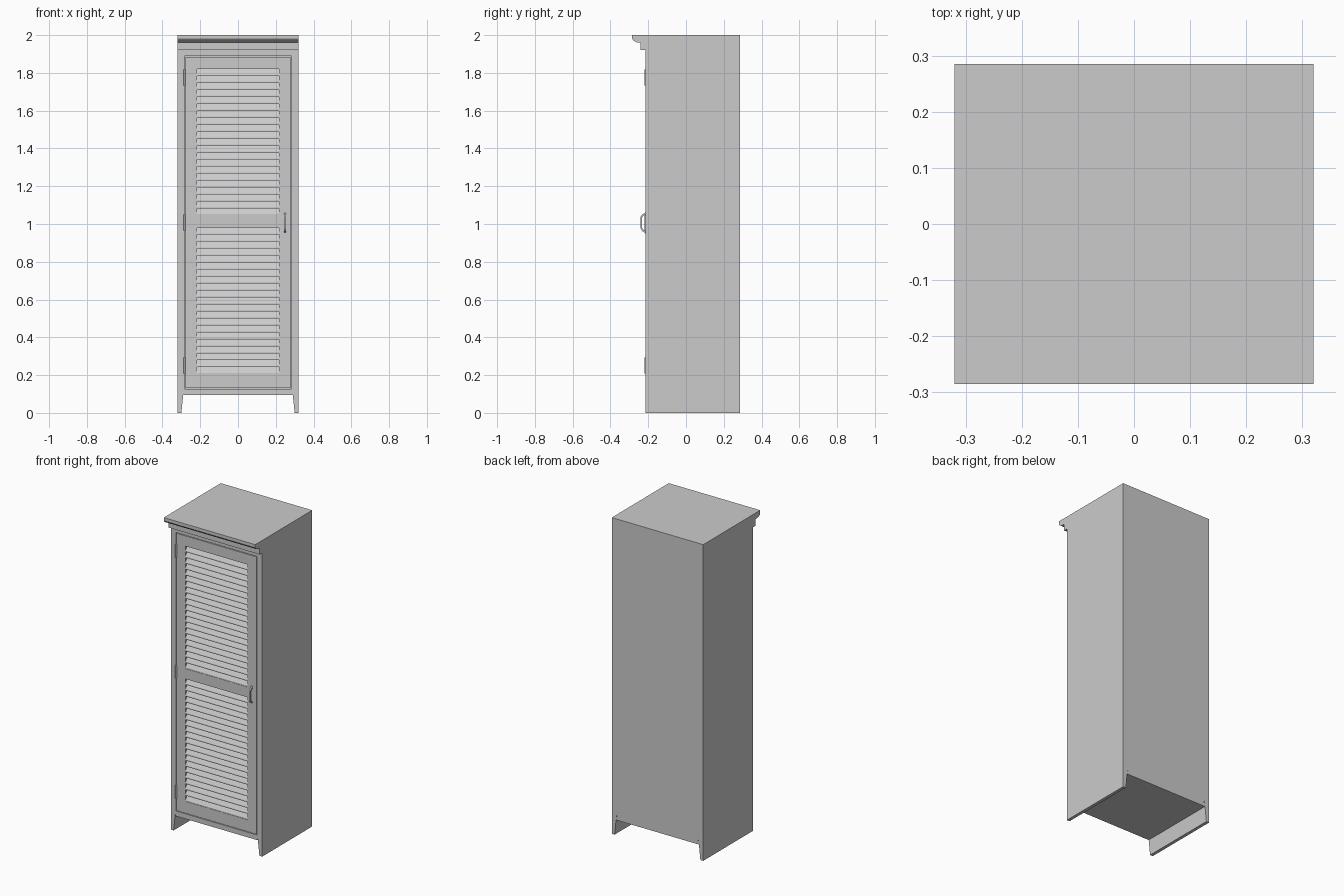
import bpy, bmesh
from mathutils import Vector

if "Cube" in bpy.data.objects:
    bpy.data.objects.remove(bpy.data.objects["Cube"])

W, YF, YB = 0.32, -0.215, 0.285      # half width, front and back of the carcass


def make(name, bm):
    bmesh.ops.recalc_face_normals(bm, faces=bm.faces)
    me = bpy.data.meshes.new(name)
    bm.to_mesh(me)
    bm.free()
    ob = bpy.data.objects.new(name, me)
    bpy.context.collection.objects.link(ob)
    return ob


def add_prism(bm, pts, offset):
    """Extrude a closed outline of 3D points along an offset."""
    face = bm.faces.new([bm.verts.new(p) for p in pts])
    ext = bmesh.ops.extrude_face_region(bm, geom=[face], use_keep_orig=True)
    verts = [g for g in ext["geom"] if isinstance(g, bmesh.types.BMVert)]
    bmesh.ops.translate(bm, verts=verts, vec=Vector(offset))


def prism_y(name, xz, y0, y1, mirror=False):
    bm = bmesh.new()
    for s in ((1, -1) if mirror else (1,)):
        add_prism(bm, [(s * x, y0, z) for x, z in xz], (0, y1 - y0, 0))
    return make(name, bm)


def prism_x(name, yz, x0, x1):
    bm = bmesh.new()
    add_prism(bm, [(x0, y, z) for y, z in yz], (x1 - x0, 0, 0))
    return make(name, bm)


def box(name, x0, x1, y0, y1, z0, z1):
    return prism_y(name, [(x0, z0), (x1, z0), (x1, z1), (x0, z1)], y0, y1)


# Side panels with tapered feet, running the full depth
prism_y("side_panels", [(0.30, 0), (W, 0), (W, 1.92), (0.284, 1.92),
                        (0.284, 0.13), (0.29, 0.095)], YF, YB, mirror=True)

# Carcass floor and back; front rails above and below the door
box("floor_panel", -0.29, 0.29, YF + 0.015, YB, 0.095, 0.115)
box("back_panel", -0.284, 0.284, YB - 0.015, YB, 0.115, 1.92)
box("front_bottom_rail", -0.288, 0.288, YF, YF + 0.015, 0.095, 0.127)
box("front_top_rail", -0.284, 0.284, YF, YF + 0.015, 1.889, 1.92)

# Top with moulded cornice at the front
prism_x("top_cornice", [(YB, 2), (-0.285, 2), (-0.285, 1.980), (-0.280, 1.973),
                        (-0.271, 1.966), (-0.262, 1.962), (-0.240, 1.962),
                        (-0.240, 1.92), (YB, 1.92)], -W, W)

# Door frame
DY0, DY1 = YF, YF + 0.026
prism_y("door_stiles", [(0.218, 0.131), (0.279, 0.131), (0.279, 1.885),
                        (0.218, 1.885)], DY0, DY1, mirror=True)
for name, z0, z1 in (("bottom", 0.131, 0.205), ("middle", 0.98, 1.045),
                     ("top", 1.82, 1.885)):
    box("door_%s_rail" % name, -0.218, 0.218, DY0, DY1, z0, z1)

# Louvre slats, tilted so the upper face looks forward
for name, z0, z1 in (("lower", 0.205, 0.98), ("upper", 1.045, 1.82)):
    bm = bmesh.new()
    n = 21
    step = (z1 - z0) / n
    for i in range(n):
        z = z0 + i * step
        yz = [(-0.2135, z), (-0.2135, z + 0.007), (-0.192, min(z + 0.042, z1 + 0.004)),
              (-0.192, z + 0.034)]
        add_prism(bm, [(-0.219, y, zz) for y, zz in yz], (0.438, 0, 0))
    make("%s_louvre_slats" % name, bm)

# Hinge barrels on the left edge of the door
bm = bmesh.new()
for zc in (0.25, 1.008, 1.775):
    ret = bmesh.ops.create_cone(bm, cap_ends=True, segments=12, radius1=0.005,
                                radius2=0.005, depth=0.084)
    bmesh.ops.translate(bm, verts=ret["verts"], vec=(-0.2825, -0.2155, zc))
make("hinge_barrels", bm)

# Pull handle: mounting pads and a bent bar
prism_x("handle_bar", [(YF, 1.060), (-0.232, 1.050), (-0.240, 1.038), (-0.240, 0.976),
                       (-0.232, 0.962), (YF, 0.952), (YF, 0.962), (-0.226, 0.970),
                       (-0.233, 0.980), (-0.233, 1.034), (-0.226, 1.042),
                       (YF, 1.050)], 0.244, 0.254)
for name, z in (("lower", 0.957), ("upper", 1.055)):
    box("handle_%s_pad" % name, 0.241, 0.257, YF - 0.003, YF, z - 0.007, z + 0.007)
